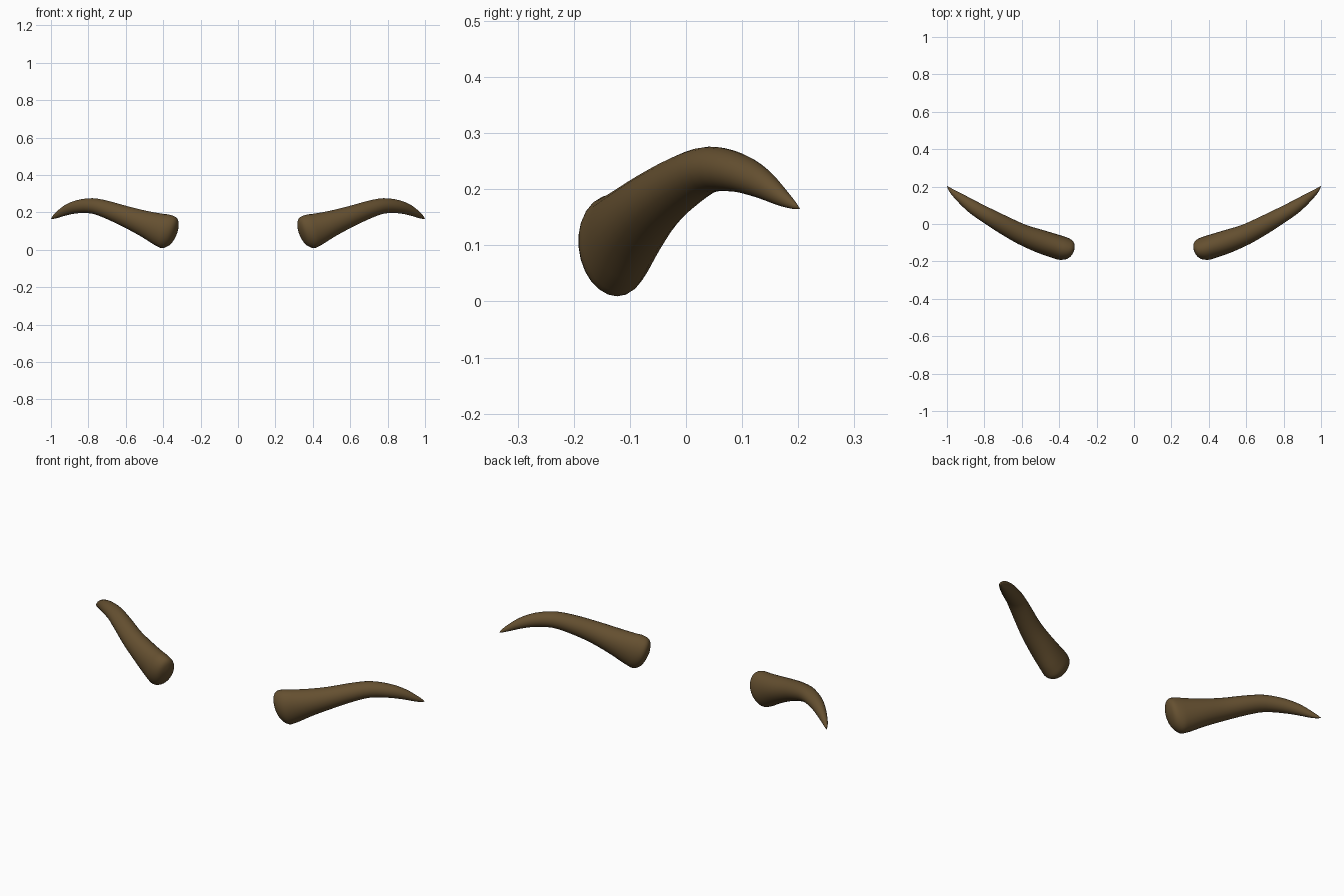
import bpy, bmesh, math
from mathutils import Vector

if "Cube" in bpy.data.objects:
    bpy.data.objects.remove(bpy.data.objects["Cube"])

# stations along one brow: x, y, z, half height, half depth
STATIONS = [
    (0.328, -0.140, 0.103, 0.030, 0.022),
    (0.337, -0.139, 0.101, 0.058, 0.042),
    (0.354, -0.136, 0.098, 0.080, 0.056),
    (0.385, -0.130, 0.098, 0.092, 0.064),
    (0.420, -0.119, 0.109, 0.087, 0.064),
    (0.500, -0.093, 0.140, 0.070, 0.062),
    (0.600, -0.055, 0.178, 0.056, 0.055),
    (0.700, -0.003, 0.215, 0.047, 0.049),
    (0.780, 0.042, 0.235, 0.041, 0.043),
    (0.860, 0.090, 0.230, 0.035, 0.036),
    (0.920, 0.133, 0.211, 0.027, 0.026),
    (0.970, 0.172, 0.184, 0.015, 0.014),
    (0.992, 0.194, 0.170, 0.006, 0.005),
]
SIDES, STEPS = 24, 3


def catmull(p0, p1, p2, p3, t):
    return [0.5 * (2 * b + (c - a) * t + (2 * a - 5 * b + 4 * c - d) * t * t
                   + (3 * b - a - 3 * c + d) * t ** 3)
            for a, b, c, d in zip(p0, p1, p2, p3)]


# smooth path through the stations
n = len(STATIONS)
path = []
for i in range(n - 1):
    ctrl = [STATIONS[min(max(j, 0), n - 1)] for j in range(i - 1, i + 3)]
    path += [catmull(*ctrl, s / STEPS) for s in range(STEPS)]
path.append(STATIONS[-1])

# elliptical sections square to the path
bm = bmesh.new()
rings = []
for i, (x, y, z, h, d) in enumerate(path):
    a, b = path[max(i - 2, 0)], path[min(i + 2, len(path) - 1)]
    tan = Vector(b[:3]) - Vector(a[:3])
    if x < 0.42:
        tan = Vector((1, 0.33, 0.28))
    tan.normalize()
    side = tan.cross(Vector((0, 0, 1))).normalized()
    up = side.cross(tan)
    c = Vector((x, y, z))
    rings.append([bm.verts.new(c + side * d * math.cos(t) + up * h * math.sin(t))
                  for t in (2 * math.pi * k / SIDES for k in range(SIDES))])
for r, s in zip(rings, rings[1:]):
    for k in range(SIDES):
        m = (k + 1) % SIDES
        bm.faces.new((r[k], r[m], s[m], s[k]))

# blunt inner end and pointed outer end
for ring, co in ((rings[0], (0.323, -0.142, 0.104)), (rings[-1], (1.0, 0.203, 0.165))):
    tip = bm.verts.new(co)
    for k in range(SIDES):
        bm.faces.new((ring[k], ring[(k + 1) % SIDES], tip))
bmesh.ops.recalc_face_normals(bm, faces=bm.faces)
for f in bm.faces:
    f.smooth = True

mesh = bpy.data.meshes.new("eyebrows")
bm.to_mesh(mesh)
bm.free()
brows = bpy.data.objects.new("eyebrows", mesh)
bpy.context.collection.objects.link(brows)

# brown colour
mat = bpy.data.materials.new("brown_hair")
mat.diffuse_color = (0.13, 0.08, 0.03, 1)
mat.use_nodes = True
mat.node_tree.nodes["Principled BSDF"].inputs["Base Color"].default_value = mat.diffuse_color
mesh.materials.append(mat)

# matching brow on the other side
mirror = brows.modifiers.new("mirror", 'MIRROR')
mirror.use_axis = (True, False, False)
mirror.use_mirror_merge = False
